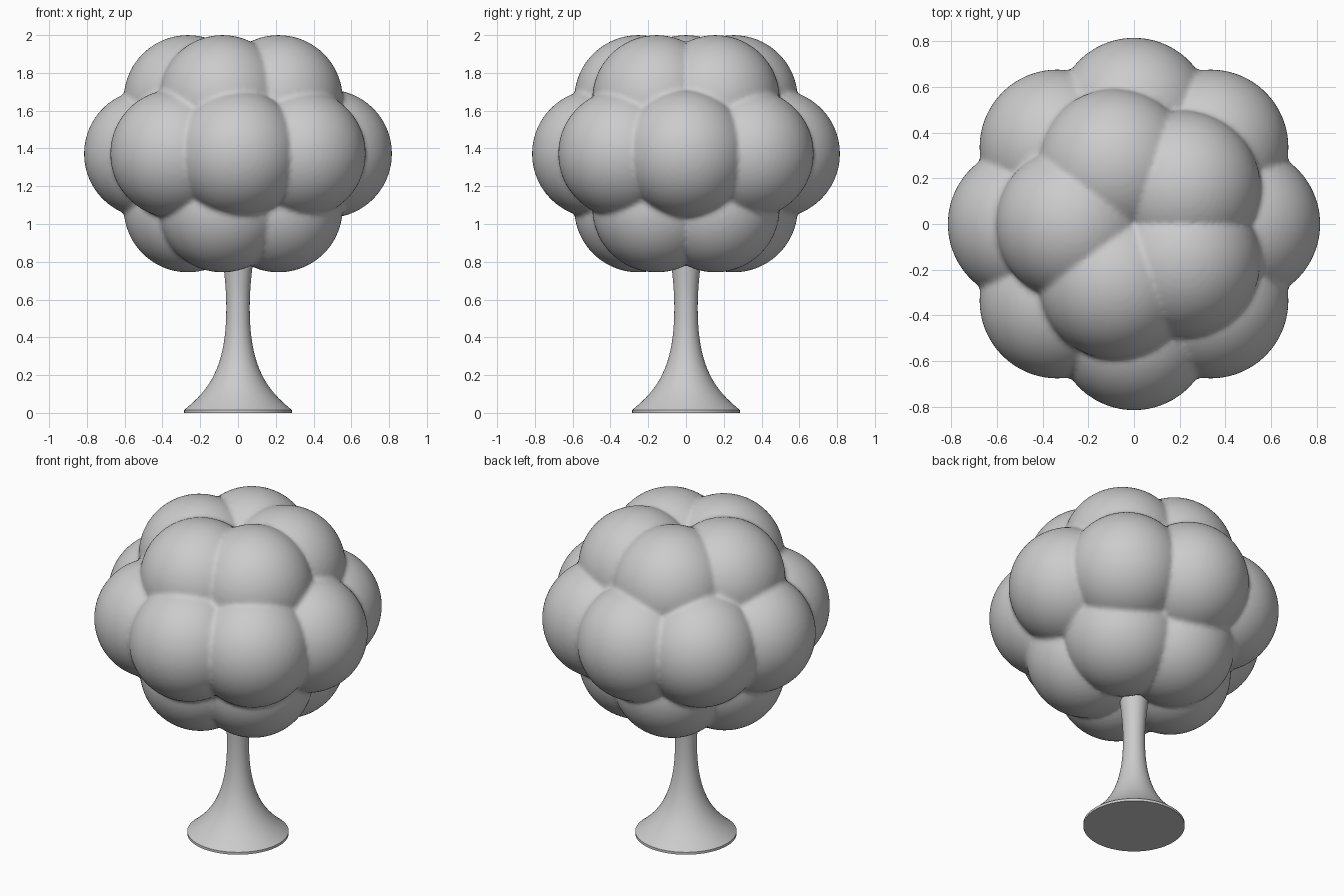
import bpy
import bmesh
from math import cos, sin, pi, radians
from mathutils import Matrix, Vector
from mathutils.geometry import interpolate_bezier

cube = bpy.data.objects.get("Cube")
if cube:
    bpy.data.objects.remove(cube, do_unlink=True)

PUFF = 0.34       # radius of one foliage puff
MIDDLE = 1.372    # height of the widest ring
RISE = 0.288      # height offset of the upper and lower rings
SIDES = 64

grey = bpy.data.materials.new("light_grey")
grey.use_nodes = True
grey.diffuse_color = (0.6, 0.6, 0.6, 1)
grey.node_tree.nodes["Principled BSDF"].inputs["Base Color"].default_value = grey.diffuse_color


def make_object(name, bm):
    mesh = bpy.data.meshes.new(name)
    bm.to_mesh(mesh)
    bm.free()
    mesh.materials.append(grey)
    obj = bpy.data.objects.new(name, mesh)
    bpy.context.collection.objects.link(obj)
    return obj


def add_puff(bm, centre):
    bmesh.ops.create_icosphere(bm, subdivisions=5, radius=PUFF,
                               matrix=Matrix.Translation(centre))


def add_ring(bm, count, radius, z, start):
    for i in range(count):
        a = start + 2 * pi * i / count
        add_puff(bm, (radius * cos(a), radius * sin(a), z))


# Foliage: three rings of puffs round a core, fused into one soft surface
bm = bmesh.new()
add_puff(bm, (0, 0, MIDDLE))
add_ring(bm, 8, 0.475, MIDDLE, 0)
for z in (MIDDLE - RISE, MIDDLE + RISE):
    add_ring(bm, 5, 0.265, z, pi)
foliage = make_object("foliage", bm)
fuse = foliage.modifiers.new("fuse", "REMESH")
fuse.mode = "VOXEL"
fuse.voxel_size = 0.014
fuse.use_smooth_shade = True
soften = foliage.modifiers.new("soften", "SMOOTH")
soften.factor = 0.5
soften.iterations = 3

# Trunk: flared profile spun round the vertical axis
foot, waist, top = (Vector((r, 0, z)) for r, z in ((0.285, 0.015), (0.062, 0.55), (0.09, 0.9)))
lower = interpolate_bezier(foot, Vector((0.17, 0, 0.11)), Vector((0.062, 0, 0.22)), waist, 20)
upper = interpolate_bezier(waist, Vector((0.062, 0, 0.68)), Vector((0.075, 0, 0.75)), top, 12)
profile = [Vector((0, 0, 0)), Vector((foot.x, 0, 0))] + lower + upper[1:] + [Vector((0, 0, top.z))]

bm = bmesh.new()
verts = [bm.verts.new(p) for p in profile]
edges = [bm.edges.new(pair) for pair in zip(verts, verts[1:])]
bmesh.ops.spin(bm, geom=verts + edges, cent=(0, 0, 0), axis=(0, 0, 1),
               angle=2 * pi, steps=SIDES)
bmesh.ops.remove_doubles(bm, verts=bm.verts, dist=0.0005)
bmesh.ops.recalc_face_normals(bm, faces=bm.faces)
trunk = make_object("trunk", bm)

bpy.ops.object.select_all(action="DESELECT")
trunk.select_set(True)
bpy.context.view_layer.objects.active = trunk
bpy.ops.object.shade_smooth_by_angle(angle=radians(35))
